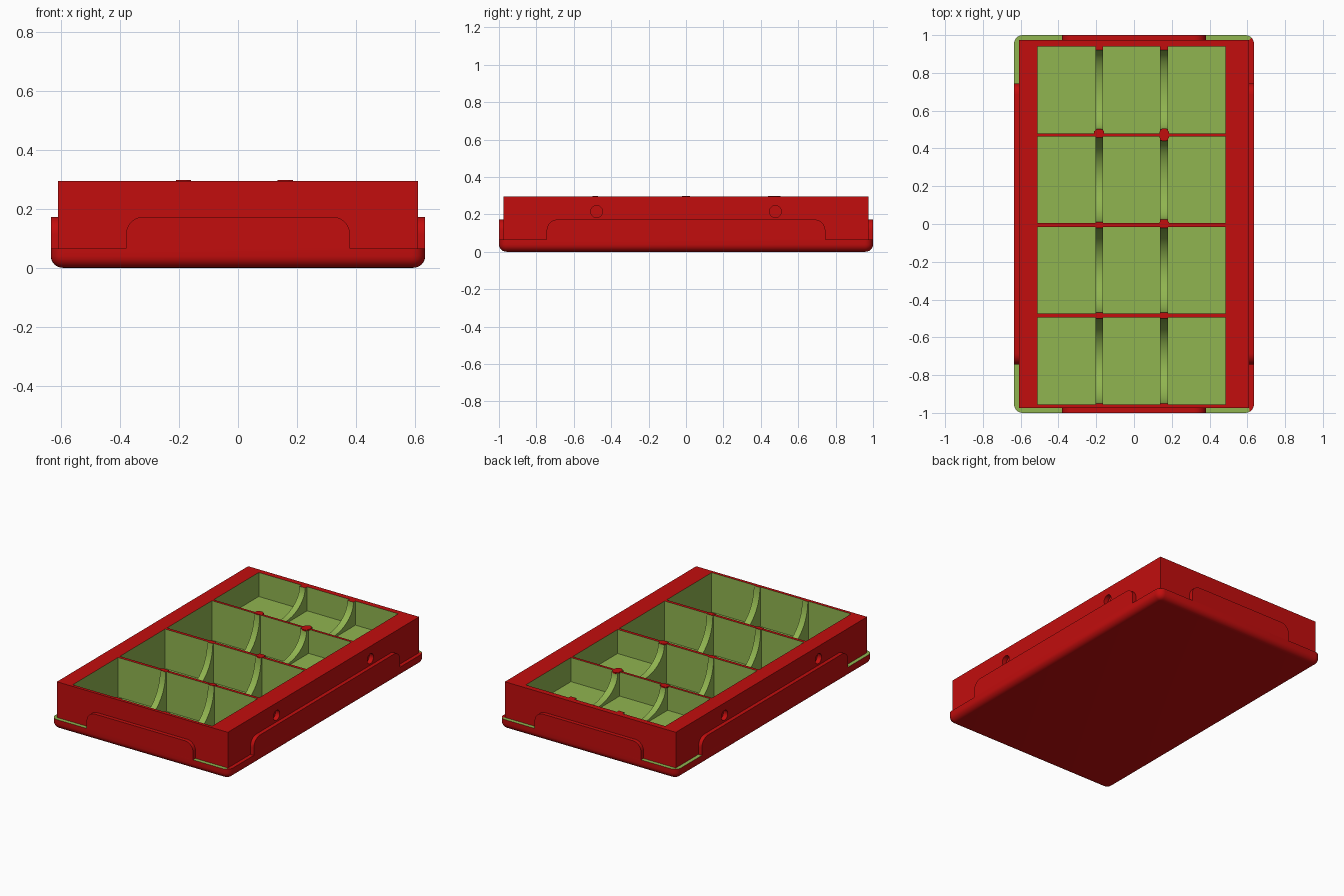
import bpy, bmesh, math
from mathutils import Matrix

if "Cube" in bpy.data.objects:
    bpy.data.objects.remove(bpy.data.objects["Cube"])

TOP, LEDGE, FLOOR, SHALLOW = 0.295, 0.065, 0.04, 0.14
ROWS = [(-0.955, -0.495), (-0.475, -0.015), (0.005, 0.463), (0.48, 0.94)]
COLS = [(-0.51, -0.205), (-0.165, 0.137), (0.18, 0.485)]


def material(name, color):
    m = bpy.data.materials.new(name)
    m.diffuse_color = (*color, 1)
    m.use_nodes = True
    m.node_tree.nodes["Principled BSDF"].inputs["Base Color"].default_value = m.diffuse_color
    return m


RED = material("red", (0.54, 0.004, 0.004))
GREEN = material("green", (0.28, 0.46, 0.08))


def finish(name, bm, *mats):
    bmesh.ops.recalc_face_normals(bm, faces=bm.faces)
    me = bpy.data.meshes.new(name)
    bm.to_mesh(me)
    bm.free()
    ob = bpy.data.objects.new(name, me)
    bpy.context.collection.objects.link(ob)
    for m in mats:
        me.materials.append(m)
    return ob


def add_box(bm, x, y, z):
    mat = Matrix.Translation([(a + b) / 2 for a, b in (x, y, z)])
    mat = mat @ Matrix.Diagonal([b - a for a, b in (x, y, z)] + [1])
    return bmesh.ops.create_cube(bm, size=1, matrix=mat)["verts"]


def prism(bm, points, offset):
    """Fill a closed outline and push it along offset."""
    face = bm.faces.new([bm.verts.new(p) for p in points])
    out = bmesh.ops.extrude_face_region(bm, geom=[face])["geom"]
    bmesh.ops.translate(bm, vec=offset, verts=[v for v in out if isinstance(v, bmesh.types.BMVert)])


def boolean(target, other, operation):
    mod = target.modifiers.new(operation, "BOOLEAN")
    mod.object, mod.operation, mod.solver = other, operation, "EXACT"
    bpy.context.view_layer.objects.active = target
    bpy.ops.object.modifier_apply(modifier=mod.name)
    bpy.data.objects.remove(other)


def smooth(ob):
    bpy.ops.object.select_all(action="DESELECT")
    ob.select_set(True)
    bpy.context.view_layer.objects.active = ob
    bpy.ops.object.shade_smooth_by_angle(angle=math.radians(35))


# Base tray with rounded corners and a rounded underside
bm = bmesh.new()
add_box(bm, (-0.635, 0.635), (-1, 1), (0, LEDGE))
upright = [e for e in bm.edges if abs(e.verts[0].co.z - e.verts[1].co.z) > 0.01]
bmesh.ops.bevel(bm, geom=upright, offset=0.045, segments=6, affect="EDGES", profile=0.5)
under = [e for e in bm.edges if all(v.co.z < 0.001 for v in e.verts)]
bmesh.ops.bevel(bm, geom=under, offset=0.04, segments=6, affect="EDGES", profile=0.5)
base = finish("base", bm, RED)

# Case body standing on the base
bm = bmesh.new()
add_box(bm, (-0.61, 0.61), (-0.975, 0.975), (0.03, TOP))
case = finish("case", bm, RED, GREEN)
boolean(case, base, "UNION")

# Compartment rows and round side holes cut out of the case
bm = bmesh.new()
for y in ROWS:
    add_box(bm, (COLS[0][0], COLS[-1][1]), y, (FLOOR, TOP + 0.1))
for sx in (-1, 1):
    for sy in (-1, 1):
        place = Matrix.Translation((sx * 0.61, sy * 0.478, 0.215)) @ Matrix.Rotation(math.pi / 2, 4, "Y")
        bmesh.ops.create_cone(bm, cap_ends=True, segments=24, radius1=0.032, radius2=0.032,
                              depth=0.06, matrix=place)
boolean(case, finish("cutter", bm), "DIFFERENCE")

# Green lining inside the compartments
for f in case.data.polygons:
    c = f.center
    inside = -0.52 < c.x < 0.495 and abs(c.y) < 0.965 and 0.03 < c.z < TOP - 0.005
    f.material_index = 1 if inside else 0
smooth(case)


# Raised side panels with rounded upper corners
def side_panel(name, half, outer, along_x, sign):
    r, top = 0.06, 0.173
    pts = [(half, LEDGE)]
    pts += [(half - r + r * math.cos(i * math.pi / 16), top - r + r * math.sin(i * math.pi / 16))
            for i in range(9)]
    pts += [(-u, z) for u, z in reversed(pts)]
    bm = bmesh.new()
    if along_x:
        prism(bm, [(u, sign * outer, z) for u, z in pts], (0, -sign * 0.03, 0))
    else:
        prism(bm, [(sign * outer, u, z) for u, z in pts], (-sign * 0.03, 0, 0))
    smooth(finish(name, bm, RED))


side_panel("front_panel", 0.38, 1, True, -1)
side_panel("back_panel", 0.38, 1, True, 1)
side_panel("left_panel", 0.745, 0.635, False, -1)
side_panel("right_panel", 0.745, 0.635, False, 1)

# Scooped dividers between the compartments of each row, with red end caps
for r, (y0, y1) in enumerate(ROWS):
    for c in range(2):
        x0, x1 = COLS[c][1], COLS[c + 1][0]
        shallow = r == 3 or (r == 2 and c == 1)
        lip = 0.02 if shallow else 0.006
        depth = TOP - (SHALLOW if shallow else FLOOR) - 0.012
        mid, rad = (y0 + y1) / 2, (y1 - y0) / 2 - lip
        pts = [(y0, FLOOR), (y0, TOP)]
        pts += [(mid - rad * math.cos(i * math.pi / 24), TOP - depth * math.sin(i * math.pi / 24))
                for i in range(25)]
        pts += [(y1, TOP), (y1, FLOOR)]
        bm = bmesh.new()
        prism(bm, [(x0, y, z) for y, z in pts], (x1 - x0, 0, 0))
        divider = finish(f"divider_{r}_{c}", bm, GREEN, RED)
        for f in divider.data.polygons:
            f.material_index = 1 if f.normal.z > 0.9 and f.center.z > TOP - 0.002 else 0
        smooth(divider)

# Raised floors of the shallow compartments
for r, c in [(3, 0), (3, 1), (3, 2), (2, 2)]:
    bm = bmesh.new()
    add_box(bm, COLS[c], ROWS[r], (FLOOR, SHALLOW))
    finish(f"raised_floor_{r}_{c}", bm, GREEN)

# Small red caps where dividers meet the cross walls
for x, y, depth in [(-0.185, 0.482, 0.045), (0.16, 0.472, 0.07), (0.16, 0.0, 0.045),
                    (-0.185, -0.485, 0.03), (0.16, -0.485, 0.03)]:
    bm = bmesh.new()
    place = Matrix.Translation((x, y, TOP - 0.002)) @ Matrix.Diagonal((0.054, depth, 1, 1))
    bmesh.ops.create_cone(bm, cap_ends=True, segments=8, radius1=0.52, radius2=0.52, depth=0.008,
                          matrix=place @ Matrix.Rotation(math.pi / 8, 4, "Z"))
    finish("junction_cap", bm, RED)
